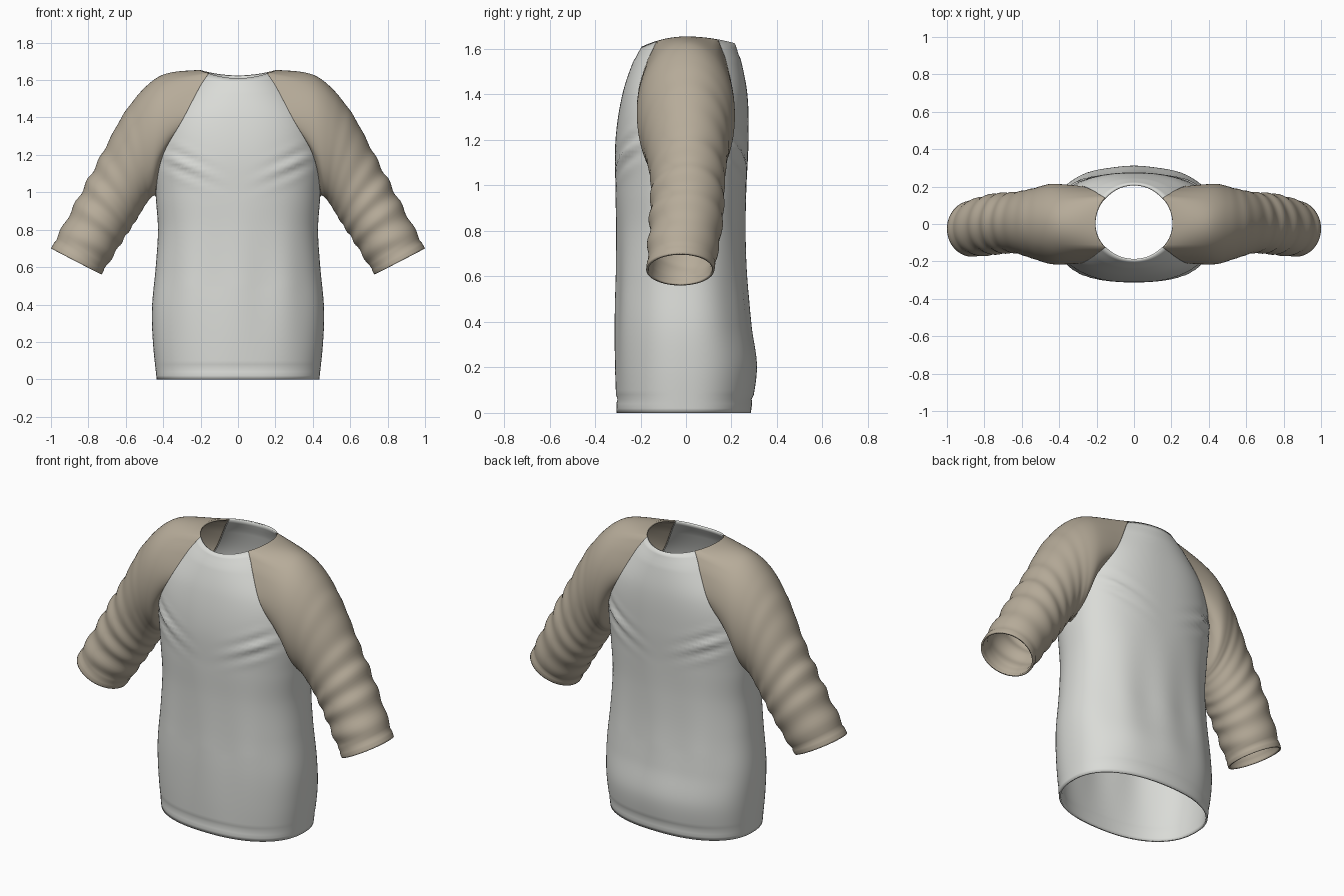
import bpy, bmesh
from math import sin, cos, pi, acos, exp
from mathutils import Vector

if "Cube" in bpy.data.objects:
    bpy.data.objects.remove(bpy.data.objects["Cube"])


def make_material(name, rgb):
    m = bpy.data.materials.new(name)
    m.use_nodes = True
    m.diffuse_color = (*rgb, 1)
    bsdf = m.node_tree.nodes["Principled BSDF"]
    bsdf.inputs["Base Color"].default_value = (*rgb, 1)
    bsdf.inputs["Roughness"].default_value = 0.8
    return m


WHITE = make_material("off white cotton", (0.70, 0.71, 0.68))
TAN = make_material("beige cotton", (0.47, 0.41, 0.32))

# Torso sections: height, half width, seam position as a share of the width,
# front depth, back depth, roundness
SECTIONS = [
    (0.00, 0.435, 1.00, 0.305, 0.285, 2.3),
    (0.20, 0.455, 1.00, 0.31, 0.31, 2.3),
    (0.38, 0.46, 1.00, 0.31, 0.285, 2.3),
    (0.60, 0.44, 1.00, 0.305, 0.265, 2.3),
    (0.80, 0.428, 1.00, 0.305, 0.26, 2.3),
    (0.98, 0.44, 1.00, 0.31, 0.265, 2.3),
    (1.20, 0.45, 0.89, 0.31, 0.275, 2.3),
    (1.40, 0.40, 0.725, 0.28, 0.27, 2.3),
    (1.55, 0.285, 0.72, 0.23, 0.24, 2.1),
    (1.61, 0.207, 0.756, 0.195, 0.215, 2.0),
]
ARMPIT, TOP = 0.98, 1.61


def section(z):
    """Smoothly interpolated torso section at height z."""
    i = 0
    while i < len(SECTIONS) - 2 and z > SECTIONS[i + 1][0]:
        i += 1
    p, q = SECTIONS[i], SECTIONS[i + 1]
    o, r = SECTIONS[max(i - 1, 0)], SECTIONS[min(i + 2, len(SECTIONS) - 1)]
    h = q[0] - p[0]
    t = (z - p[0]) / h
    out = []
    for k in range(1, 6):
        m0 = (q[k] - o[k]) / (q[0] - o[0]) * h
        m1 = (r[k] - p[k]) / (r[0] - p[0]) * h
        out.append(p[k] * (2 * t**3 - 3 * t**2 + 1) + m0 * (t**3 - 2 * t**2 + t)
                   + q[k] * (3 * t**2 - 2 * t**3) + m1 * (t**3 - t**2))
    out[1] = min(out[1], 1.0)
    return out


def bump(d, width):
    return exp(-(d / width) ** 2)


def torso_point(x, z, side):
    """Point on the cloth; side is -1 for the front and 1 for the back."""
    w, _, front, back, n = section(z)
    share = min(abs(x) / w, 1.0)
    y = (front if side < 0 else back) * (1 - share**n) ** (1 / n)
    # Diagonal creases running in from the armpits
    d = z - (1.03 + 0.42 * abs(x))
    crease = cos(d / 0.045 * pi) * bump(d, 0.07) * min(abs(x) / 0.3, 1) ** 2
    # Soft vertical drape on the lower body
    drape = 0.005 * cos(x * 24) * max(0, 1 - abs(z - 0.5) / 0.5)
    y += (0.012 * crease + drape) * min(1, 3 * (1 - share))
    # Stitch grooves at hem and collar
    y *= 1 - 0.02 * bump(z - 0.06, 0.01) - 0.025 * bump(z - 1.575, 0.01)
    # Neckline rises towards the shoulders
    lift = max(0, (z - 1.4) / (TOP - 1.4)) ** 2
    z += lift * 0.045 * share**2
    if side > 0:
        z += lift * 0.015 * (1 - share**2)
    return Vector((x, side * y, z))


def finish(name, bm, material):
    """Weld, orient outward, and give the cloth thickness."""
    bmesh.ops.remove_doubles(bm, verts=bm.verts, dist=0.0005)
    bmesh.ops.recalc_face_normals(bm, faces=bm.faces)
    mid = sum((v.co for v in bm.verts), Vector()) / len(bm.verts)
    if sum(f.normal.dot(f.calc_center_median() - mid) * f.calc_area() for f in bm.faces) < 0:
        bmesh.ops.reverse_faces(bm, faces=bm.faces)
    mesh = bpy.data.meshes.new(name)
    bm.to_mesh(mesh)
    bm.free()
    ob = bpy.data.objects.new(name, mesh)
    bpy.context.collection.objects.link(ob)
    mesh.materials.append(material)
    thick = ob.modifiers.new("cloth thickness", "SOLIDIFY")
    thick.thickness = 0.01
    thick.offset = -1
    bpy.ops.object.select_all(action="DESELECT")
    ob.select_set(True)
    bpy.context.view_layer.objects.active = ob
    bpy.ops.object.shade_smooth_by_angle(angle=pi / 4)
    return ob


def add_grid(bm, rows, closed=False):
    grid = [[bm.verts.new(p) for p in row] for row in rows]
    for a, b in zip(grid, grid[1:]):
        for j in range(len(a) if closed else len(a) - 1):
            k = (j + 1) % len(a)
            bm.faces.new((a[j], a[k], b[k], b[j]))


# Torso: front and back panels that meet below the armpits
UPPER = 30
low_rows = [ARMPIT * i / 49 for i in range(49)]
high_rows = [ARMPIT + (TOP - ARMPIT) * i / UPPER for i in range(UPPER + 1)]
COLS = 48
bm = bmesh.new()
for side in (-1, 1):
    rows = []
    for z in low_rows + high_rows:
        w, share = section(z)[:2]
        rows.append([torso_point(w * share * sin((2 * j / COLS - 1) * pi / 2), z, side)
                     for j in range(COLS + 1)])
    add_grid(bm, rows)
finish("torso", bm, WHITE)

# Sleeve: raglan seam loop, then rings of lower (x, z), upper (x, z), y range
RINGS = [
    ((0.455, 0.98), (0.42, 1.62), (-0.215, 0.215)),
    ((0.49, 0.94), (0.59, 1.45), (-0.185, 0.19)),
    ((0.545, 0.85), (0.73, 1.20), (-0.155, 0.17)),
    ((0.63, 0.72), (0.865, 0.95), (-0.16, 0.16)),
    ((0.73, 0.56), (1.0, 0.70), (-0.175, 0.125)),
]


def seam_loop():
    def seam(side):
        return [torso_point(section(z)[0] * section(z)[1], z, side) for z in high_rows]
    w, share = section(TOP)[:2]
    a0, steps = acos(share), 14
    neck = []
    for i in range(1, steps):
        a = a0 * (2 * i / steps - 1)
        neck.append(torso_point(w * cos(a), TOP, -1 if a < 0 else 1))
    return seam(-1) + neck + seam(1)[:0:-1]


def ring_loop(low, high, ys, count):
    pts = []
    for i in range(count):
        a = 2 * pi * i / count
        k = (1 + cos(a)) / 2
        y = (ys[0] + ys[1]) / 2 - (ys[1] - ys[0]) / 2 * sin(a)
        pts.append(Vector((high[0] + (low[0] - high[0]) * k, y,
                           high[1] + (low[1] - high[1]) * k)))
    return pts


def spline(a, b, c, d, t):
    return 0.5 * (2 * b + (c - a) * t + (2 * a - 5 * b + 4 * c - d) * t * t
                  + (3 * b - a - 3 * c + d) * t**3)


def sleeve_rows():
    loops = [seam_loop()]
    count = len(loops[0])
    loops += [ring_loop(*r, count) for r in RINGS]
    last, steps, rows = len(loops) - 1, 16, []
    for i in range(last * steps + 1):
        s = min(i // steps, last - 1)
        t = i / steps - s
        picks = [loops[max(0, min(last, s + k))] for k in (-1, 0, 1, 2)]
        row = [spline(*p, t) for p in zip(*picks)]
        mid = sum(row, Vector()) / count
        # Gathered folds grow towards the cuff and stop at its band
        u = i / steps
        amp = 0.008 * max(0, min(1, u - 1.3)) + 0.03 * max(0, min(1, (u - 2.6) / 0.8))
        amp *= max(0, min(1, (4.8 - u) / 0.2))
        groove = 0.03 * bump(u - 4.75, 0.05)
        for j, p in enumerate(row):
            a = 2 * pi * j / count
            fold = sin(u * 13 + 1.1 * sin(a + 0.6) + 0.5 * sin(2 * a))
            fold *= 0.75 + 0.25 * cos(a + u)
            row[j] = mid + (p - mid) * (1 + amp * fold - groove)
        rows.append(row)
    return rows


for name, sign in (("left_sleeve", 1), ("right_sleeve", -1)):
    bm = bmesh.new()
    add_grid(bm, [[(sign * p.x, p.y, p.z) for p in row] for row in sleeve_rows()], closed=True)
    finish(name, bm, TAN)
